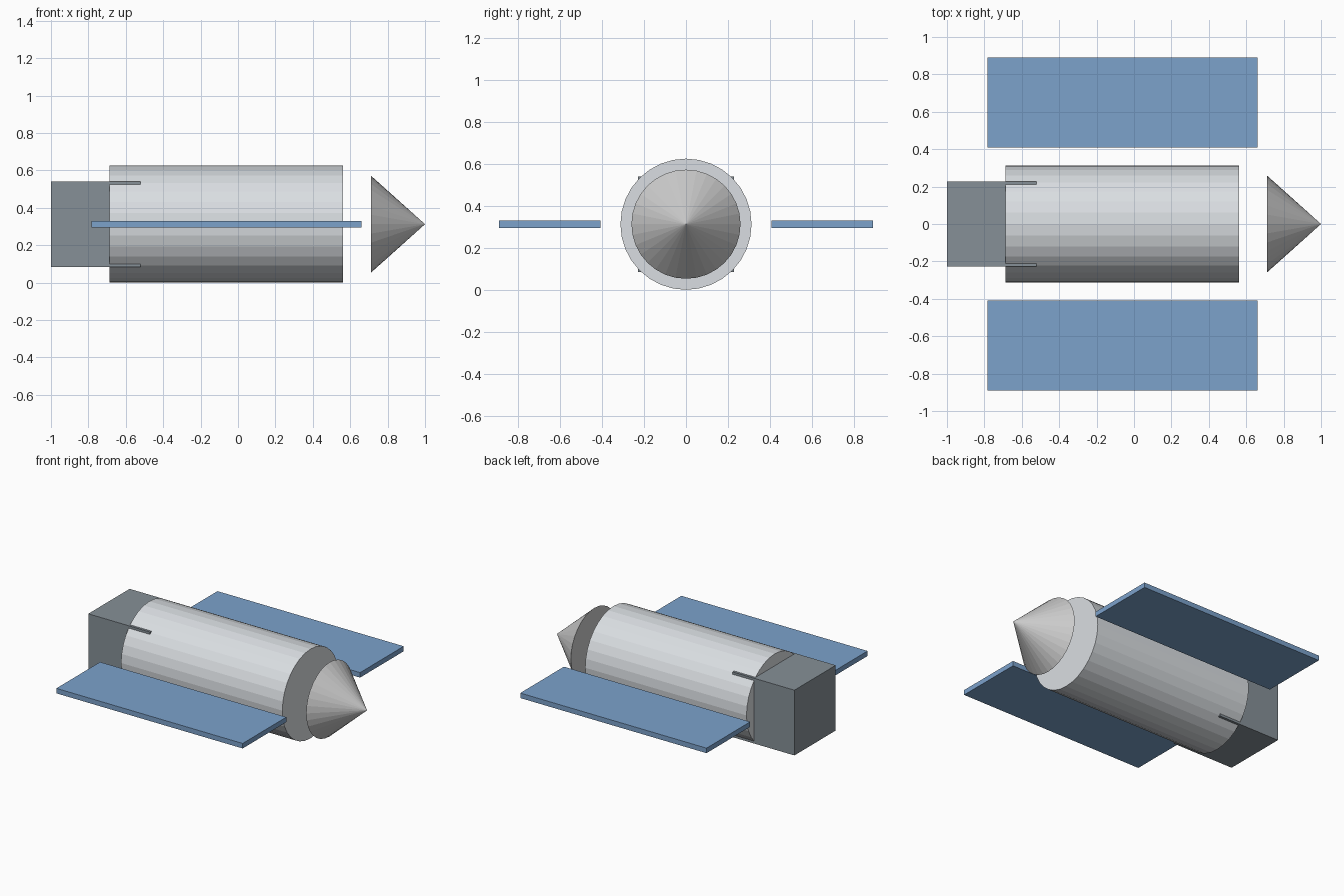
import bpy
from math import pi

if "Cube" in bpy.data.objects:
    bpy.data.objects.remove(bpy.data.objects["Cube"])

CZ = 0.3125  # height of the craft's long axis


def paint(obj, name, rgb):
    mat = bpy.data.materials.get(name) or bpy.data.materials.new(name)
    mat.diffuse_color = (*rgb, 1.0)
    mat.use_nodes = True
    mat.node_tree.nodes["Principled BSDF"].inputs["Base Color"].default_value = mat.diffuse_color
    obj.data.materials.append(mat)


def apply_transform(obj):
    bpy.ops.object.transform_apply(location=False, rotation=True, scale=True)


def box(name, x0, x1, y0, y1, height):
    bpy.ops.mesh.primitive_cube_add(
        size=1, location=((x0 + x1) / 2, (y0 + y1) / 2, CZ))
    obj = bpy.context.object
    obj.name = name
    obj.scale = (x1 - x0, y1 - y0, height)
    apply_transform(obj)
    return obj


# Main hull: 32-sided flat-shaded cylinder along x
bpy.ops.mesh.primitive_cylinder_add(
    vertices=32, radius=0.3125, depth=1.25,
    location=(-0.0625, 0, CZ), rotation=(0, pi / 2, 0))
hull = bpy.context.object
hull.name = "hull"
apply_transform(hull)
paint(hull, "hull_silver", (0.7, 0.73, 0.76))

# Nose cone, floating ahead of the hull and pointing to +x
bpy.ops.mesh.primitive_cone_add(
    vertices=32, radius1=0.26, radius2=0, depth=0.29,
    location=(0.855, 0, CZ), rotation=(0, pi / 2, 0))
nose = bpy.context.object
nose.name = "nose_cone"
apply_transform(nose)

# Engine block, its front end sunk into the hull
engine = box("engine_block", -1.0, -0.521, -0.2285, 0.2285, 0.457)
paint(engine, "engine_grey", (0.24, 0.28, 0.31))

# Side panels, mirrored across the hull
for side, name in ((-1, "panel_right"), (1, "panel_left")):
    y0, y1 = sorted((side * 0.408, side * 0.891))
    panel = box(name, -0.783, 0.66, y0, y1, 0.035)
    paint(panel, "panel_blue", (0.2, 0.36, 0.6))
